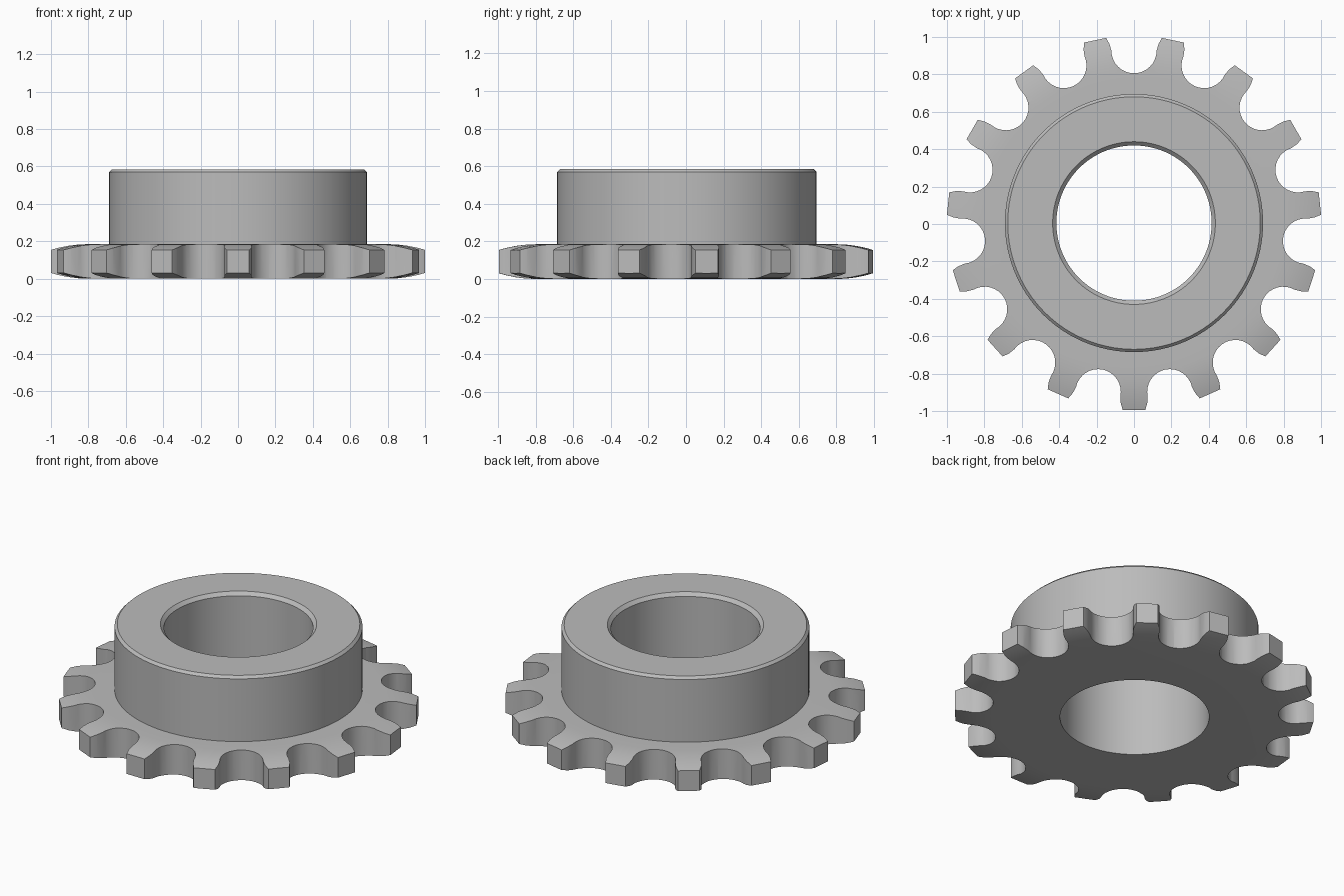
import bpy
import bmesh
from math import sin, cos, pi, radians
from mathutils import Matrix, Vector

cube = bpy.data.objects.get("Cube")
if cube:
    bpy.data.objects.remove(cube, do_unlink=True)

TEETH = 15
SEGMENTS = 120
CENTRE_Y = 0.005
THICK = 0.185
HEIGHT = 0.585
BORE = 0.415
HUB = 0.69

steel = bpy.data.materials.new("grey steel")
steel.use_nodes = True
GREY = (0.5, 0.5, 0.5, 1)
steel.diffuse_color = GREY
steel.node_tree.nodes["Principled BSDF"].inputs["Base Color"].default_value = GREY


def make_object(name, bm):
    bmesh.ops.recalc_face_normals(bm, faces=bm.faces)
    mesh = bpy.data.meshes.new(name)
    bm.to_mesh(mesh)
    bm.free()
    mesh.materials.append(steel)
    obj = bpy.data.objects.new(name, mesh)
    obj.location.y = CENTRE_Y
    bpy.context.collection.objects.link(obj)
    return obj


def lathe(name, section):
    """Revolve a closed (radius, height) section about z."""
    bm = bmesh.new()
    rings = []
    for i in range(SEGMENTS):
        a = 2 * pi * i / SEGMENTS
        rings.append([bm.verts.new((r * cos(a), r * sin(a), z)) for r, z in section])
    for i, ring in enumerate(rings):
        nxt = rings[(i + 1) % SEGMENTS]
        for j in range(len(section)):
            k = (j + 1) % len(section)
            bm.faces.new((ring[j], nxt[j], nxt[k], ring[k]))
    return make_object(name, bm)


# Turned body: bore, hub with bevelled rims, disc thinning towards the tooth tips
taper = [(0.8 + 0.055 * i, 0.03 * (0.055 * i / 0.2) ** 2) for i in range(5)]
section = [(BORE, 0)] + taper
section += [(r, THICK - drop) for r, drop in reversed(taper)]
section += [(HUB, THICK), (HUB, HEIGHT - 0.015), (HUB - 0.015, HEIGHT),
            (BORE + 0.02, HEIGHT), (BORE, HEIGHT - 0.02)]
body = lathe("sprocket_with_hub", section)

# One roller gap, pointing along +y: round seat, then flaring flanks
PITCH_RADIUS, SEAT = 0.922, 0.121
STEPS = 16
seat = [Vector((-SEAT * cos(pi * i / STEPS), PITCH_RADIUS - SEAT * sin(pi * i / STEPS), 0))
        for i in range(STEPS + 1)]
flank = [Vector((0.131, 0.957, 0)), Vector((0.149, 0.99, 0))]
gap = [Vector((-p.x, p.y, 0)) for p in reversed(flank)] + seat + flank

# Toothed outline, extruded to trim the body
bm = bmesh.new()
outline = []
for t in range(TEETH):
    turn = Matrix.Rotation(-2 * pi * t / TEETH, 3, 'Z')
    outline += [bm.verts.new(turn @ p + Vector((0, 0, -0.2))) for p in gap]
face = bm.faces.new(outline)
grown = bmesh.ops.extrude_face_region(bm, geom=[face])["geom"]
bmesh.ops.translate(bm, vec=(0, 0, 1.2),
                    verts=[v for v in grown if isinstance(v, bmesh.types.BMVert)])
trim = make_object("tooth_trim", bm)
trim.hide_render = True

bpy.ops.object.select_all(action='DESELECT')
bpy.context.view_layer.objects.active = body
body.select_set(True)
cut = body.modifiers.new("teeth", 'BOOLEAN')
cut.operation = 'INTERSECT'
cut.solver = 'EXACT'
cut.object = trim
bpy.ops.object.modifier_apply(modifier=cut.name)
bpy.data.objects.remove(trim, do_unlink=True)

bpy.ops.object.shade_smooth_by_angle(angle=radians(28))
